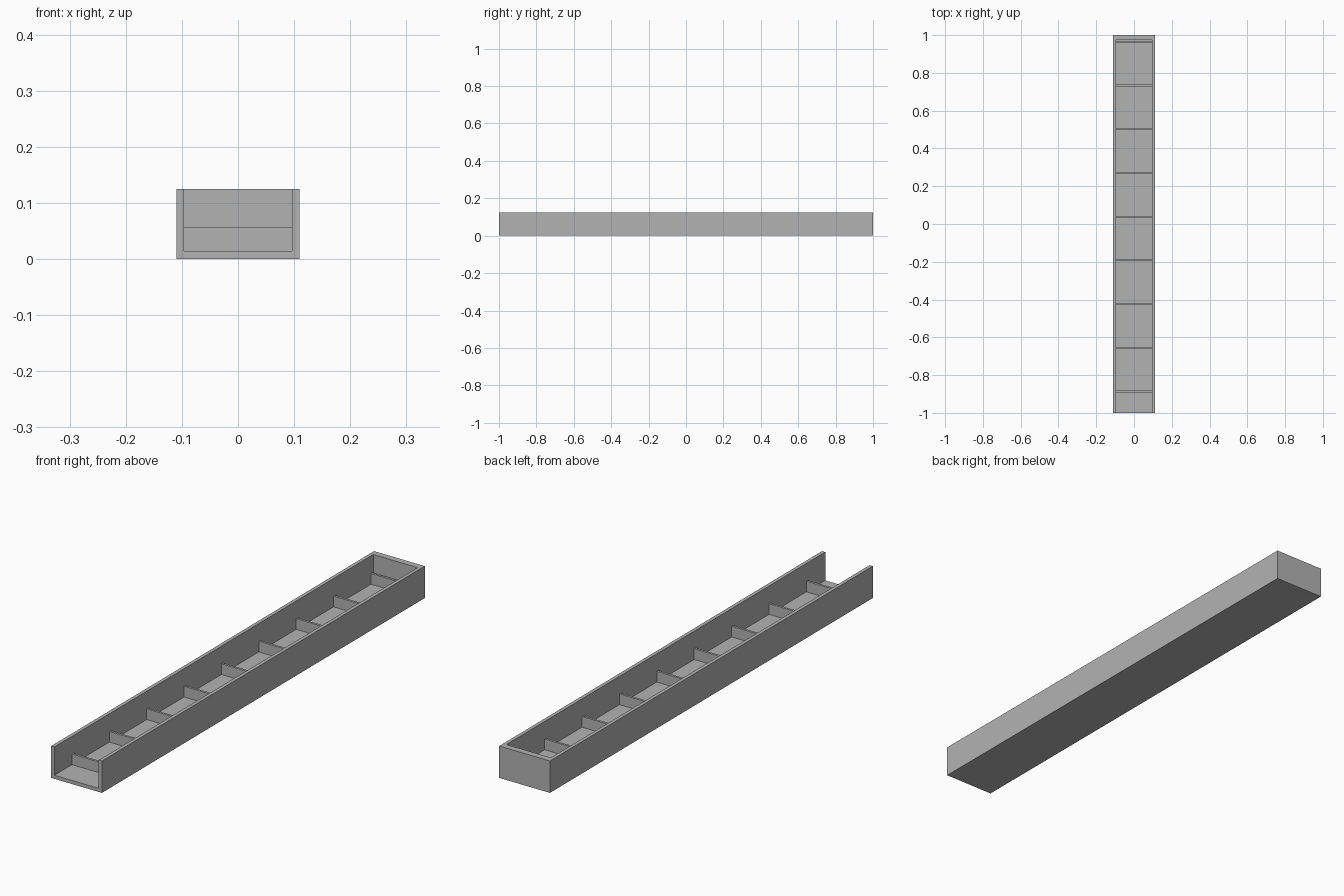
import bpy

cube = bpy.data.objects.get("Cube")
if cube:
    bpy.data.objects.remove(cube, do_unlink=True)

# Overall sizes
HALF_WIDTH, HEIGHT = 0.11, 0.125
INNER_HALF, FLOOR = 0.096, 0.014
BACK_INNER = 0.975
BAFFLE_TOP, BAFFLE_THICK = 0.056, 0.009
FIRST_BAFFLE, PITCH, COUNT = -0.887, 0.2315, 9

grey = bpy.data.materials.new("plain grey")
grey.use_nodes = True
colour = (0.45, 0.45, 0.45, 1)
grey.diffuse_color = colour
grey.node_tree.nodes["Principled BSDF"].inputs["Base Color"].default_value = colour


def box(name, low, high):
    """Axis-aligned box between two corners."""
    centre = [(a + b) / 2 for a, b in zip(low, high)]
    bpy.ops.mesh.primitive_cube_add(size=1, location=centre)
    obj = bpy.context.object
    obj.name = name
    obj.scale = [b - a for a, b in zip(low, high)]
    bpy.ops.object.transform_apply(location=False, rotation=False, scale=True)
    obj.data.materials.append(grey)
    return obj


# Trough: a solid block hollowed from above and through the open front end
trough = box("trough", (-HALF_WIDTH, -1, 0), (HALF_WIDTH, 1, HEIGHT))
cutter = box("channel_cutter", (-INNER_HALF, -1.1, FLOOR),
             (INNER_HALF, BACK_INNER, HEIGHT + 0.1))
cutter.hide_render = True
cut = trough.modifiers.new("channel", 'BOOLEAN')
cut.operation = 'DIFFERENCE'
cut.solver = 'EXACT'
cut.object = cutter
bpy.context.view_layer.objects.active = trough
bpy.ops.object.modifier_apply(modifier=cut.name)
bpy.data.objects.remove(cutter, do_unlink=True)

# Low cross baffles, evenly spaced along the floor
for i in range(COUNT):
    y = FIRST_BAFFLE + i * PITCH
    box(f"baffle_{i + 1}", (-INNER_HALF, y - BAFFLE_THICK / 2, FLOOR),
        (INNER_HALF, y + BAFFLE_THICK / 2, BAFFLE_TOP))
